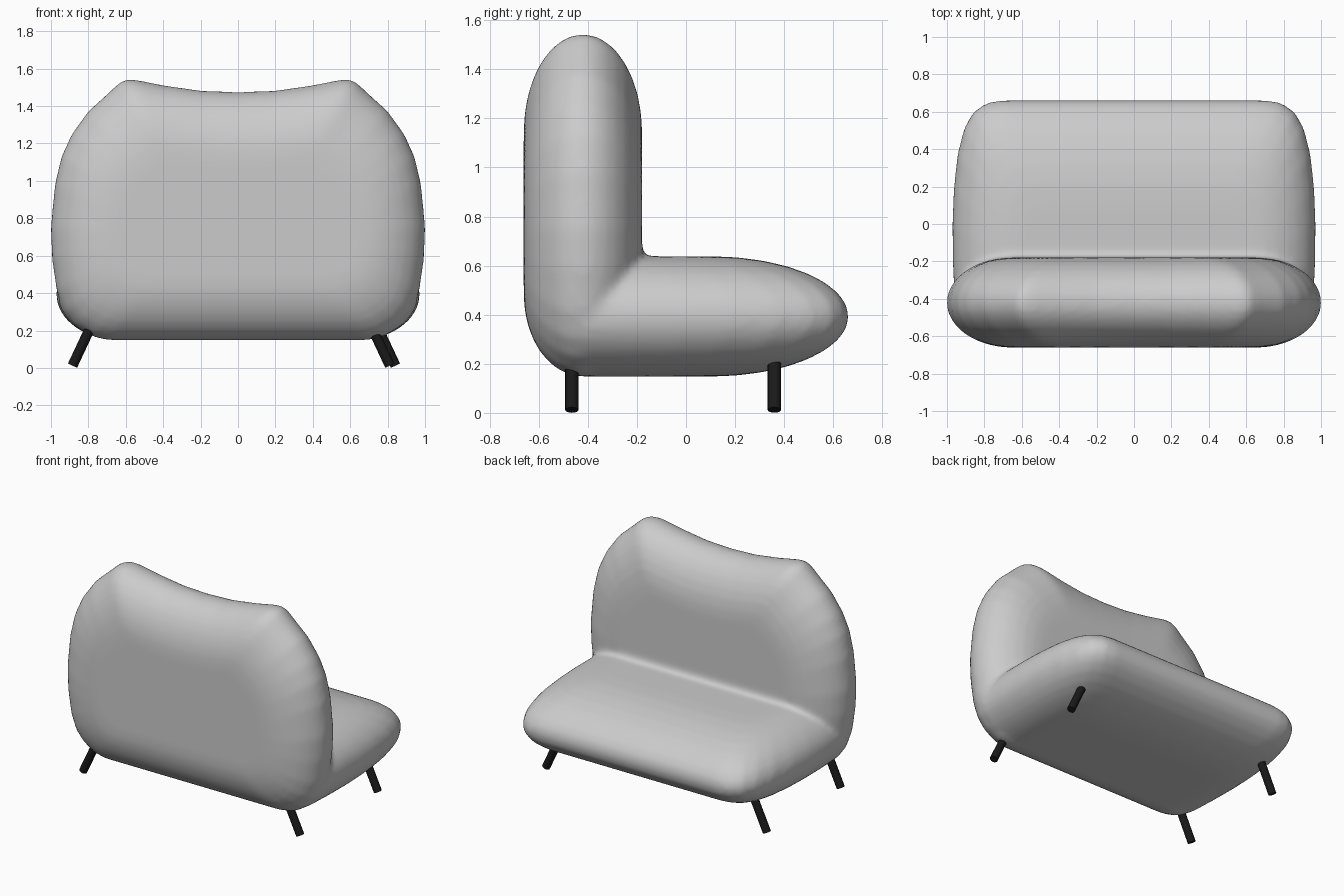
import bpy, bmesh, math
from mathutils import Vector

if "Cube" in bpy.data.objects:
    bpy.data.objects.remove(bpy.data.objects["Cube"])


def pillow(bm, half, place, centre, shrink, rings=16):
    """Mirror a half outline and sweep it through an elliptical thickness profile.
    shrink = (sideways, upper, lower) pull-in toward the centre at the flat caps."""
    outline = half + [(-x, v) for x, v in reversed(half) if x > 0]
    loops = []
    for i in range(rings + 1):
        t = math.pi * (i / rings - 0.5)
        e = 1 - math.cos(t)
        loop = []
        for x, v in outline:
            k = shrink[1] if v > centre else shrink[2]
            loop.append(bm.verts.new(place(x * (1 - shrink[0] * e),
                                           centre + (v - centre) * (1 - k * e),
                                           math.sin(t))))
        loops.append(loop)
    n = len(outline)
    for a, b in zip(loops, loops[1:]):
        for j in range(n):
            bm.faces.new((a[j], a[(j + 1) % n], b[(j + 1) % n], b[j]))
    bm.faces.new(loops[0])
    bm.faces.new(loops[-1])


bm = bmesh.new()

# Backrest: outline in x, z
back = [(0, .148), (.35, .148), (.70, .148), (.78, .167), (.87, .225), (.93, .30),
        (.97, .41), (.995, .58), (1.002, .75), (.98, .98), (.945, 1.13), (.89, 1.25),
        (.80, 1.375), (.70, 1.465), (.63, 1.53), (.59, 1.545), (.54, 1.54),
        (.40, 1.512), (.20, 1.483), (0, 1.475)]
pillow(bm, back, lambda x, z, s: (x, -.42 + .241 * s, z), .70, (.35, .47, .60))

# Seat: outline in x, y
seat = [(0, .663), (.35, .663), (.71, .663), (.79, .648), (.86, .60), (.91, .51),
        (.945, .37), (.965, .18), (.972, 0), (.97, -.2), (.96, -.42), (0, -.42)]
pillow(bm, seat, lambda x, y, s: (x, y, .393 + .245 * s), -.42, (.35, .52, .52))

bmesh.ops.recalc_face_normals(bm, faces=bm.faces)
mesh = bpy.data.meshes.new("upholstery")
bm.to_mesh(mesh)
bm.free()
sofa = bpy.data.objects.new("upholstery", mesh)
bpy.context.collection.objects.link(sofa)

# Fuse backrest and seat into one soft skin
fuse = sofa.modifiers.new("fuse", 'REMESH')
fuse.mode = 'VOXEL'
fuse.voxel_size = .018
fuse.use_smooth_shade = True
soften = sofa.modifiers.new("soften", 'SMOOTH')
soften.factor = .5
soften.iterations = 8

# Splayed black legs
black = bpy.data.materials.new("black")
black.diffuse_color = (.01, .01, .01, 1)
black.use_nodes = True
black.node_tree.nodes["Principled BSDF"].inputs["Base Color"].default_value = black.diffuse_color


def leg(name, foot, top):
    foot, top = Vector(foot), Vector(top)
    axis = top - foot
    bpy.ops.mesh.primitive_cylinder_add(vertices=16, radius=.027, depth=axis.length,
                                        location=(foot + top) / 2,
                                        rotation=axis.to_track_quat('Z', 'Y').to_euler())
    ob = bpy.context.object
    ob.name = name
    ob.data.materials.append(black)
    bpy.ops.object.shade_smooth_by_angle()


for side, x_back, x_front in (("left", -.885, -.885), ("right", .812, .842)):
    inward = -math.copysign(.10, x_back)
    for end, x, y in (("back", x_back, -.465), ("front", x_front, .36)):
        leg(f"{end}_{side}_leg", (x, y, .012), (x + inward, y, .225))
